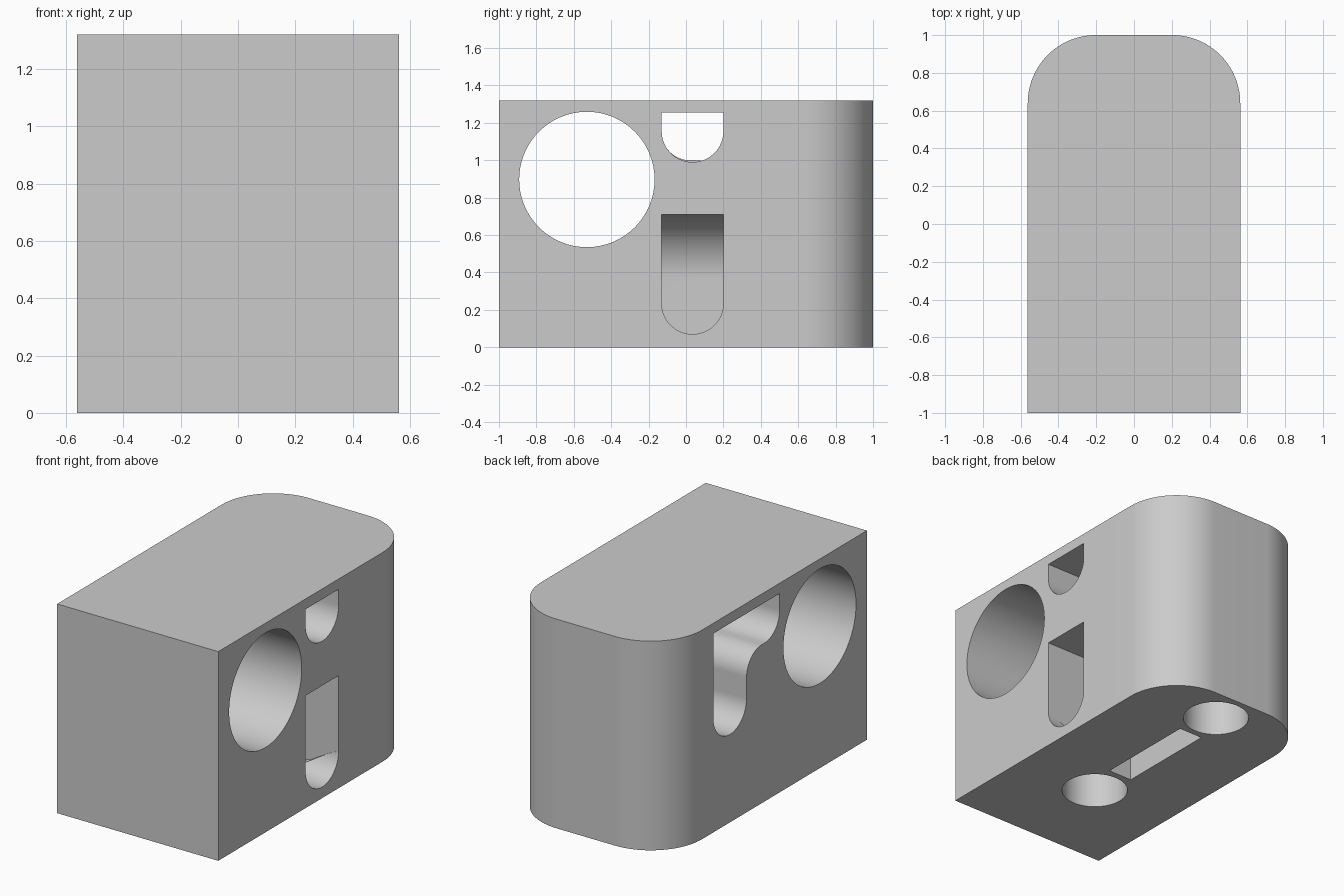
import bpy
import bmesh
from math import sin, cos, radians
from mathutils import Matrix

cube = bpy.data.objects.get("Cube")
if cube:
    bpy.data.objects.remove(cube)

HALF_W, HEIGHT = 0.5625, 1.32
SLOT_FRONT, SLOT_MID, SLOT_BACK = -0.13, 0.2, 0.53
R = (SLOT_MID - SLOT_FRONT) / 2

grey = bpy.data.materials.new("plain grey")
grey.use_nodes = True
grey.diffuse_color = (0.6, 0.6, 0.6, 1)
grey.node_tree.nodes["Principled BSDF"].inputs["Base Color"].default_value = (0.6, 0.6, 0.6, 1)


def arc(cx, cy, r, start, end, steps=16):
    """Points along a circular arc, angles in degrees."""
    angles = [radians(start + (end - start) * i / steps) for i in range(steps + 1)]
    return [(cx + r * cos(a), cy + r * sin(a)) for a in angles]


def prism(name, points, axis, low, high):
    """Extrude a 2D profile along an axis: x uses (y, z), y uses (x, z), z uses (x, y)."""
    place = {"x": lambda a, b: (low, a, b),
             "y": lambda a, b: (a, low, b),
             "z": lambda a, b: (a, b, low)}[axis]
    bm = bmesh.new()
    face = bm.faces.new([bm.verts.new(place(a, b)) for a, b in points])
    new = bmesh.ops.extrude_face_region(bm, geom=[face])["geom"]
    offset = [high - low if axis == k else 0 for k in "xyz"]
    bmesh.ops.translate(bm, vec=offset, verts=[v for v in new if isinstance(v, bmesh.types.BMVert)])
    bmesh.ops.recalc_face_normals(bm, faces=bm.faces)
    mesh = bpy.data.meshes.new(name)
    bm.to_mesh(mesh)
    bm.free()
    mesh.materials.append(grey)
    obj = bpy.data.objects.new(name, mesh)
    bpy.context.collection.objects.link(obj)
    return obj


def circle(cx, cy, r):
    return arc(cx, cy, r, 0, 360, 64)[:-1]


def round_bottom(top, centre):
    """Slot outline with a flat top and a half-round bottom."""
    mid = (SLOT_FRONT + SLOT_MID) / 2
    return [(SLOT_MID, top), (SLOT_FRONT, top)] + arc(mid, centre, R, 180, 360, 32)


# Block with two rounded back corners
corner = 0.36
block = prism("block", [(-HALF_W, -1), (HALF_W, -1)]
              + arc(HALF_W - corner, 1 - corner, corner, 0, 90, 24)
              + arc(corner - HALF_W, 1 - corner, corner, 90, 180, 24), "z", 0, HEIGHT)

# Large round bore across the block
cutters = [prism("cross_bore_cutter", circle(-0.53, 0.897, 0.362), "x", -0.7, 0.7)]

# Upper opening on the +x side
cutters.append(prism("upper_slot_cutter", round_bottom(1.255, 1.155), "x", -0.03, 0.7))

# Stepped channel on the -x side
fillet = 0.15
channel = ([(SLOT_BACK, 1.255), (SLOT_FRONT, 1.255)]
           + arc(SLOT_FRONT + fillet, 1 + fillet, fillet, 180, 270)
           + arc(SLOT_MID - fillet, 1 - fillet, fillet, 90, 0)
           + arc((SLOT_MID + SLOT_BACK) / 2, 0.72, R, 180, 360, 32))
cutters.append(prism("stepped_channel_cutter", channel, "x", -0.7, 0.083))

# Lower opening on the +x side, with a tunnel that bends down to the base
cutters.append(prism("lower_slot_cutter", round_bottom(0.4, 0.235), "x", 0, 0.7))
bend = ([(0.083, 0.05), (0.25, 0.09), (0.37, 0.13), (0.49, 0.2), (HALF_W, 0.235),
         (0.7, 0.235), (0.7, 0.71)]
        + arc(0.257, 0.37, 0.34, 90, 180, 24) + [(-0.083, 0.05)])
cutters.append(prism("bent_tunnel_cutter", bend, "y", SLOT_FRONT, SLOT_MID))

# Narrow slot and two round sockets in the base
slot = [(-0.083, SLOT_FRONT), (0.083, SLOT_FRONT), (0.083, SLOT_BACK), (-0.083, SLOT_BACK)]
cutters.append(prism("base_slot_cutter", slot, "z", -0.1, 0.37))
for name, y in (("front", -0.367), ("back", 0.766)):
    cutters.append(prism(name + "_socket_cutter", circle(0, y, 0.196), "z", -0.1, 0.3))

# Cut every opening, then drop the cutters
bpy.ops.object.select_all(action="DESELECT")
bpy.context.view_layer.objects.active = block
block.select_set(True)
for cutter in cutters:
    cutter.hide_render = True
    mod = block.modifiers.new(cutter.name, "BOOLEAN")
    mod.operation = "DIFFERENCE"
    mod.solver = "EXACT"
    mod.object = cutter
    bpy.ops.object.modifier_apply(modifier=mod.name)
for cutter in cutters:
    bpy.data.objects.remove(cutter)

bpy.ops.object.shade_smooth_by_angle(angle=radians(30))
